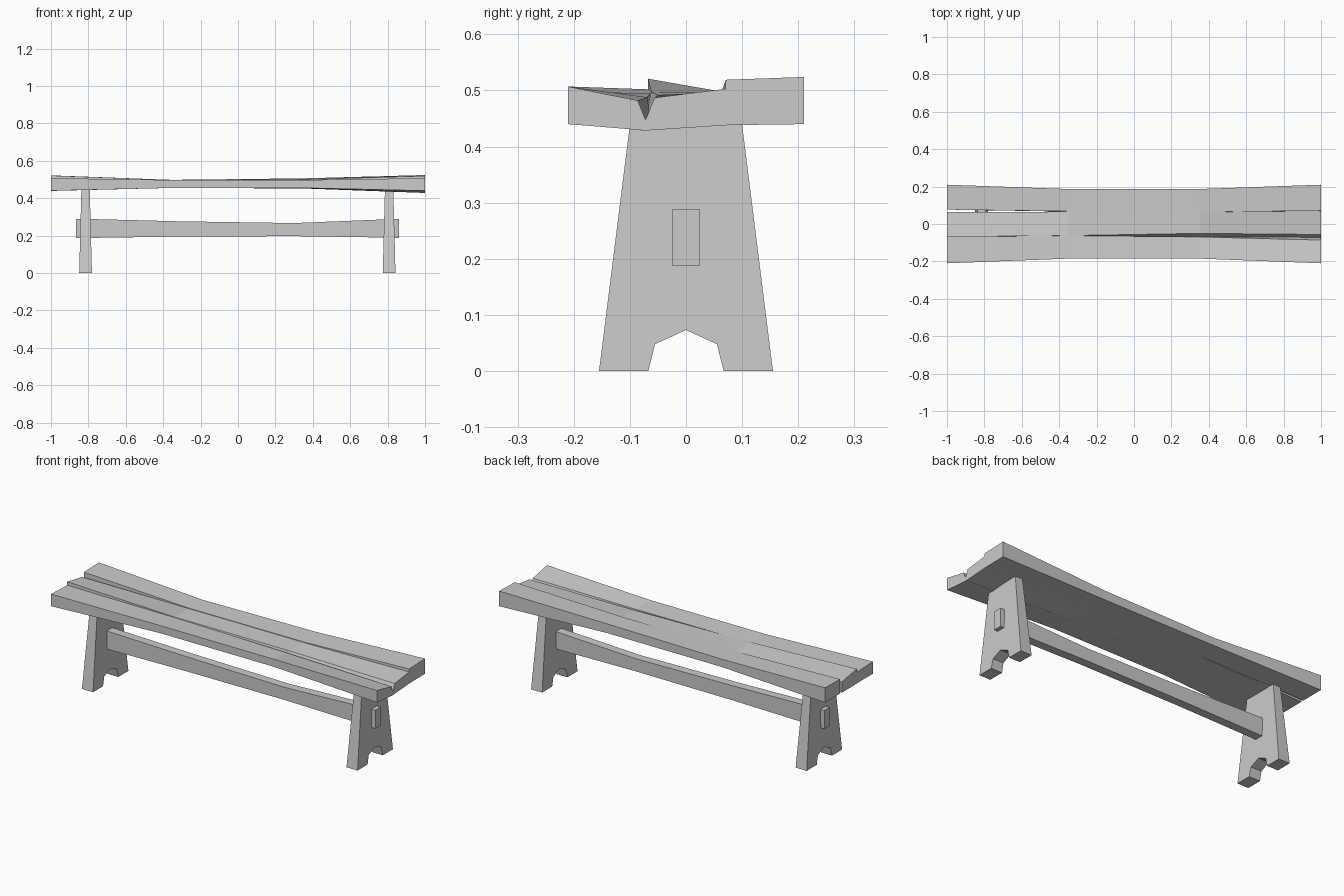
import bpy, bmesh


def make_object(name, verts, faces):
    mesh = bpy.data.meshes.new(name)
    mesh.from_pydata(verts, [], faces)
    bm = bmesh.new()
    bm.from_mesh(mesh)
    bmesh.ops.recalc_face_normals(bm, faces=bm.faces)
    bm.to_mesh(mesh)
    bm.free()
    obj = bpy.data.objects.new(name, mesh)
    bpy.context.collection.objects.link(obj)
    return obj


def loft(name, sections):
    """Skin a row of equal-length rings of points and cap both ends."""
    n = len(sections[0])
    verts = [p for ring in sections for p in ring]
    faces = [tuple(range(n)), tuple(range(len(verts) - n, len(verts)))]
    for s in range(len(sections) - 1):
        for i in range(n):
            a, b = s * n + i, s * n + (i + 1) % n
            faces.append((a, b, b + n, a + n))
    return make_object(name, verts, faces)


def beam(name, stations):
    """Each station: x and four (y, z) corners."""
    return loft(name, [[(x, y, z) for y, z in corners] for x, corners in stations])


# Seat planks, warped along their length
beam("seat_plank_back", [
    (-1.0, [(0.077, 0.440), (0.21, 0.440), (0.21, 0.522), (0.077, 0.519)]),
    (-0.35, [(0.066, 0.455), (0.187, 0.455), (0.187, 0.498), (0.068, 0.497)]),
    (0.35, [(0.064, 0.455), (0.187, 0.455), (0.187, 0.506), (0.064, 0.500)]),
    (1.0, [(0.066, 0.438), (0.21, 0.440), (0.21, 0.524), (0.071, 0.519)]),
])
beam("seat_plank_middle", [
    (-1.0, [(-0.068, 0.439), (0.063, 0.439), (0.063, 0.498), (-0.068, 0.521)]),
    (-0.35, [(-0.066, 0.455), (0.066, 0.455), (0.066, 0.495), (-0.062, 0.498)]),
    (0.35, [(-0.072, 0.452), (0.068, 0.455), (0.068, 0.497), (-0.050, 0.492)]),
    (1.0, [(-0.080, 0.428), (0.072, 0.438), (0.072, 0.503), (-0.056, 0.487)]),
])
beam("seat_plank_front", [
    (-1.0, [(-0.21, 0.440), (-0.066, 0.440), (-0.066, 0.502), (-0.21, 0.507)]),
    (-0.35, [(-0.185, 0.455), (-0.062, 0.455), (-0.062, 0.495), (-0.185, 0.497)]),
    (0.35, [(-0.185, 0.455), (-0.064, 0.452), (-0.069, 0.488), (-0.185, 0.497)]),
    (1.0, [(-0.21, 0.440), (-0.064, 0.428), (-0.086, 0.482), (-0.21, 0.507)]),
])

# Trestle legs with an arched foot, thinner towards the top
profile = [(-0.155, 0), (-0.067, 0), (-0.055, 0.048), (0, 0.073), (0.055, 0.048),
           (0.067, 0), (0.155, 0), (0.099, 0.447), (-0.099, 0.447)]
for name, cx in (("leg_left", -0.815), ("leg_right", 0.808)):
    loft(name, [[(cx + side * (0.034 - 0.026 * z), y, z) for y, z in profile]
                for side in (-1, 1)])

# Stretcher rail passing through both legs
rail = [(-0.865, 0.187, 0.289), (-0.77, 0.188, 0.288), (-0.3, 0.195, 0.276),
        (0.3, 0.197, 0.267), (0.77, 0.190, 0.286), (0.86, 0.187, 0.289)]
beam("stretcher", [(x, [(-0.024, lo), (0.024, lo), (0.024, hi), (-0.024, hi)])
                   for x, lo, hi in rail])
